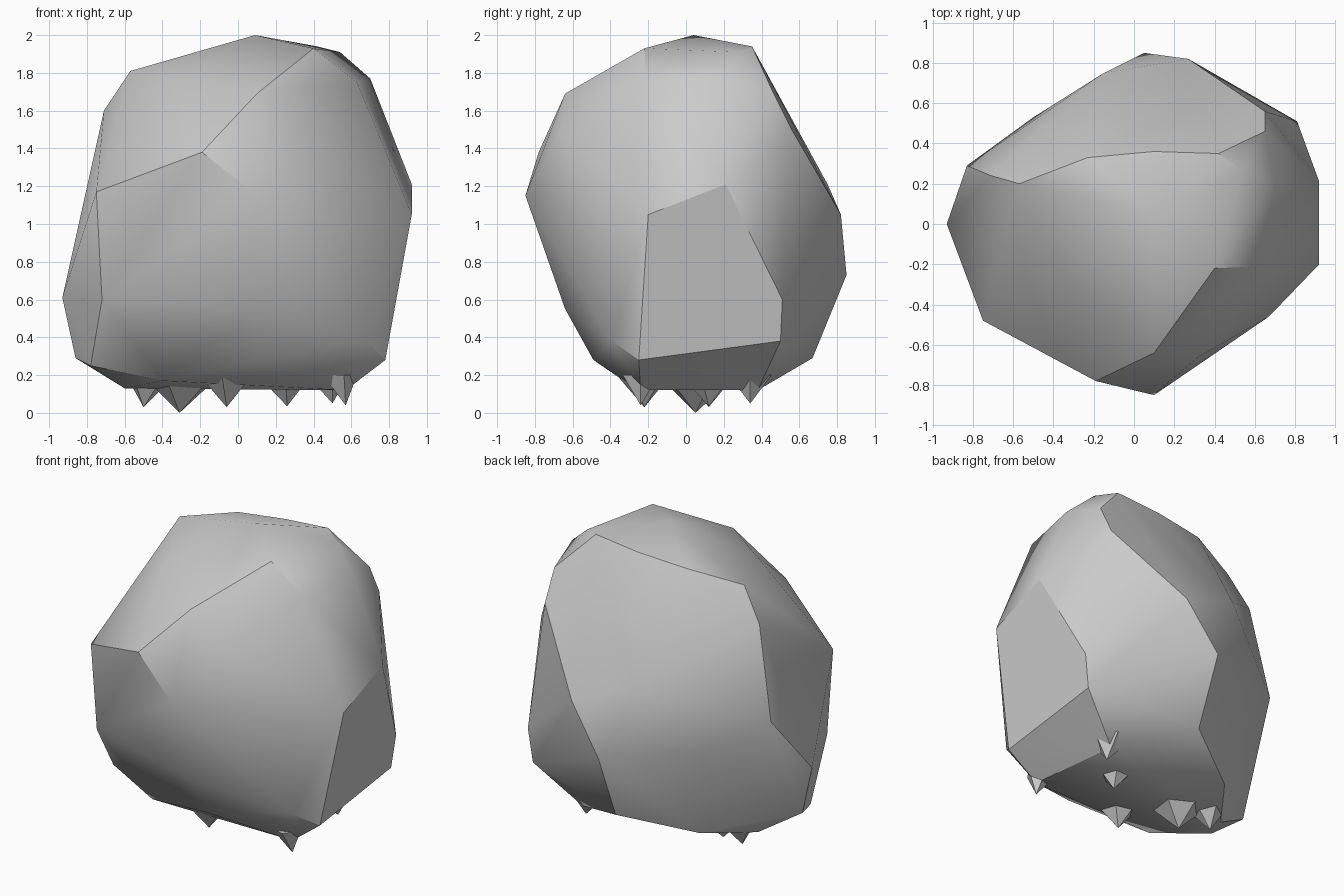
import bpy, bmesh, math

if "Cube" in bpy.data.objects:
    bpy.data.objects.remove(bpy.data.objects["Cube"])

# Corner points of the chipped boulder, grouped by region
BODY = [
    # crown
    (.09, .04, 2.0), (.40, -.22, 1.93), (.26, .17, 1.97), (.42, .35, 1.94),
    (.54, .27, 1.91), (.10, .36, 1.91), (-.23, .33, 1.88), (-.57, .2, 1.81),
    (.70, .20, 1.77), (.63, -.21, 1.75), (-.33, -.28, 1.75), (.65, .46, 1.7),
    # front
    (.10, -.49, 1.75), (.10, -.64, 1.69), (.32, -.66, 1.48), (-.19, -.78, 1.38),
    (.10, -.85, 1.15), (-.75, -.48, 1.17), (.08, -.77, .98), (.67, -.46, 1.0),
    (.10, -.64, .55), (-.72, -.46, .60), (.68, -.39, .38), (.10, -.49, .28),
    # right
    (.92, -.20, 1.05), (.92, .21, 1.21), (.78, -.25, .28), (.78, .50, .38),
    # back
    (.65, .56, 1.5), (.81, .51, .6), (.27, .82, 1.05), (.05, .85, .73),
    (.05, .67, .29), (-.15, .75, 1.21), (-.45, .46, 1.45), (-.50, .53, .8),
    # left
    (-.71, .24, 1.6), (-.83, .29, 1.0), (-.93, 0, .61), (-.86, 0, .29),
    (-.78, -.2, .25),
    # underside
    (.57, -.24, .12), (-.4, -.33, .17), (-.6, .1, .13), (-.38, .4, .18),
    (.5, .38, .12),
]
# Small points the boulder rests on: x, y, z, base radius
KNOBS = [(.57, -.24, .04, .10), (.26, .12, .035, .15), (-.06, -.22, .03, .15),
         (-.31, .05, 0, .22), (-.50, .12, .03, .14), (.50, .34, .05, .12)]


def link(name, bm):
    bmesh.ops.recalc_face_normals(bm, faces=bm.faces)
    mesh = bpy.data.meshes.new(name)
    bm.to_mesh(mesh)
    bm.free()
    obj = bpy.data.objects.new(name, mesh)
    bpy.context.collection.objects.link(obj)
    return obj


# Boulder body: faceted shell around the corner points
bm = bmesh.new()
for p in BODY:
    bm.verts.new(p)
hull = bmesh.ops.convex_hull(bm, input=bm.verts)
junk = {v for v in hull["geom_interior"] + hull["geom_unused"]
        if isinstance(v, bmesh.types.BMVert)}
bmesh.ops.delete(bm, geom=list(junk), context='VERTS')
bmesh.ops.dissolve_limit(bm, angle_limit=math.radians(3),
                         verts=bm.verts, edges=bm.edges)
body = link("boulder", bm)

# Softly shaded faces with crisp chipped edges
bpy.ops.object.select_all(action='DESELECT')
body.select_set(True)
bpy.context.view_layer.objects.active = body
bpy.ops.object.shade_smooth_by_angle(angle=math.radians(32))

# Jagged underside: five-sided points sunk into the base
for i, (x, y, z, r) in enumerate(KNOBS):
    bm = bmesh.new()
    tip = bm.verts.new((x, y, z))
    ring = [bm.verts.new((x * .93 + r * math.cos(math.tau * k / 5 + i),
                          y + r * math.sin(math.tau * k / 5 + i), .2))
            for k in range(5)]
    bm.faces.new(ring)
    for k in range(5):
        bm.faces.new((tip, ring[k], ring[(k + 1) % 5]))
    link(f"base_point_{i + 1}", bm)
